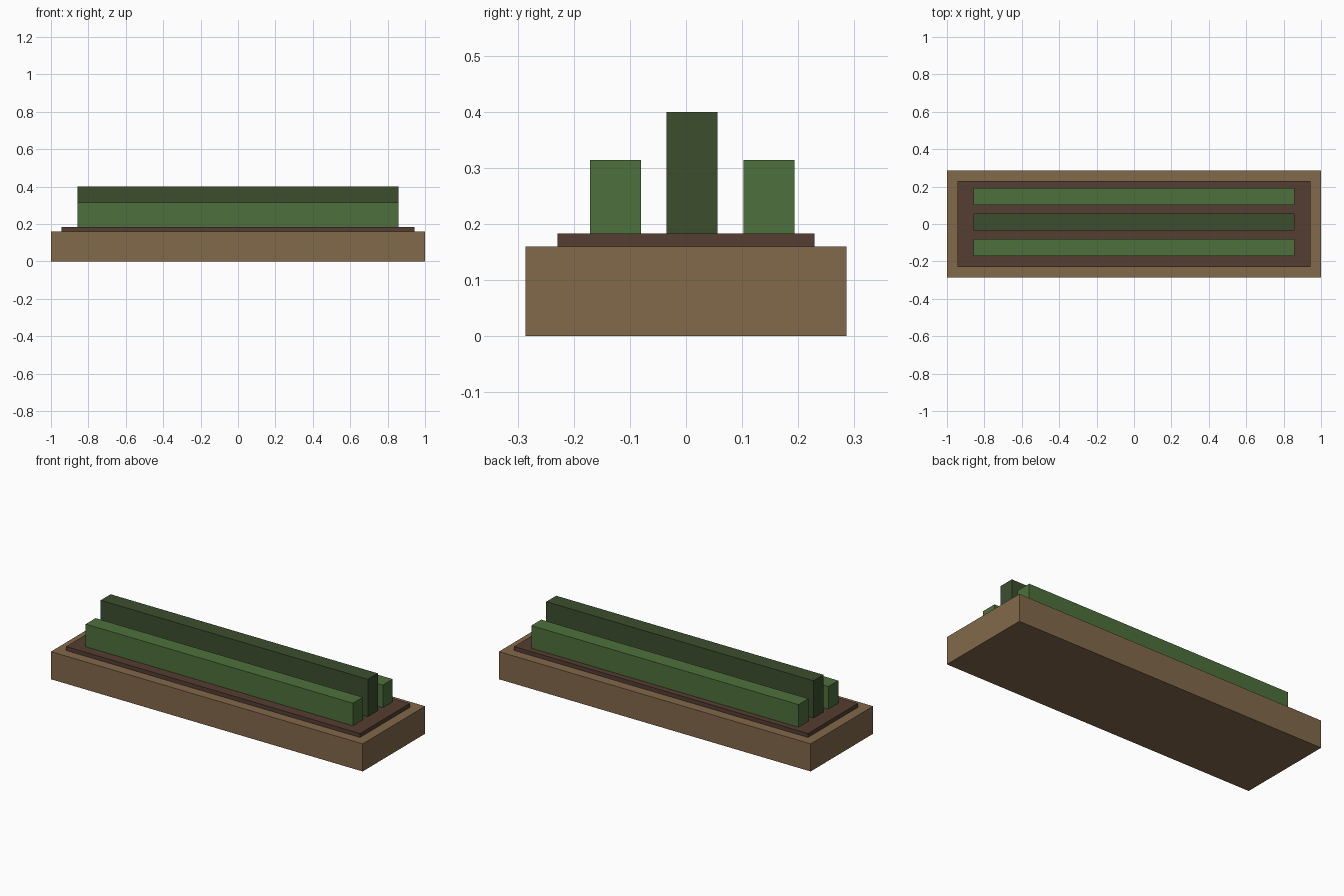
import bpy
import bmesh
from mathutils import Matrix, Vector

if "Cube" in bpy.data.objects:
    bpy.data.objects.remove(bpy.data.objects["Cube"])


def material(name, color):
    mat = bpy.data.materials.new(name)
    mat.diffuse_color = (*color, 1.0)
    mat.use_nodes = True
    mat.node_tree.nodes["Principled BSDF"].inputs["Base Color"].default_value = mat.diffuse_color
    return mat


def block(name, length, y0, y1, z0, z1, mat):
    """Box centred on x, spanning the given y and z ranges."""
    bm = bmesh.new()
    bmesh.ops.create_cube(bm, size=1.0, matrix=Matrix.Diagonal((length, y1 - y0, z1 - z0, 1)))
    mesh = bpy.data.meshes.new(name)
    bm.to_mesh(mesh)
    bm.free()
    mesh.materials.append(mat)
    obj = bpy.data.objects.new(name, mesh)
    obj.location = Vector((0, (y0 + y1) / 2, (z0 + z1) / 2))
    bpy.context.collection.objects.link(obj)
    return obj


wood = material("wood brown", (0.223, 0.138, 0.069))
earth = material("soil brown", (0.089, 0.048, 0.032))
light_green = material("leaf green", (0.076, 0.162, 0.045))
dark_green = material("dark leaf green", (0.045, 0.076, 0.027))

# Planter and the raised soil bed
block("planter_box", 2.0, -0.286, 0.286, 0.0, 0.16, wood)
block("soil_bed", 1.886, -0.229, 0.229, 0.16, 0.183, earth)

# Three hedge rows, the middle one taller and darker
rows = [
    ("front_hedge", -0.126, 0.314, light_green),
    ("middle_hedge", 0.011, 0.40, dark_green),
    ("back_hedge", 0.148, 0.314, light_green),
]
for name, y, top, mat in rows:
    block(name, 1.714, y - 0.0455, y + 0.0455, 0.183, top, mat)
